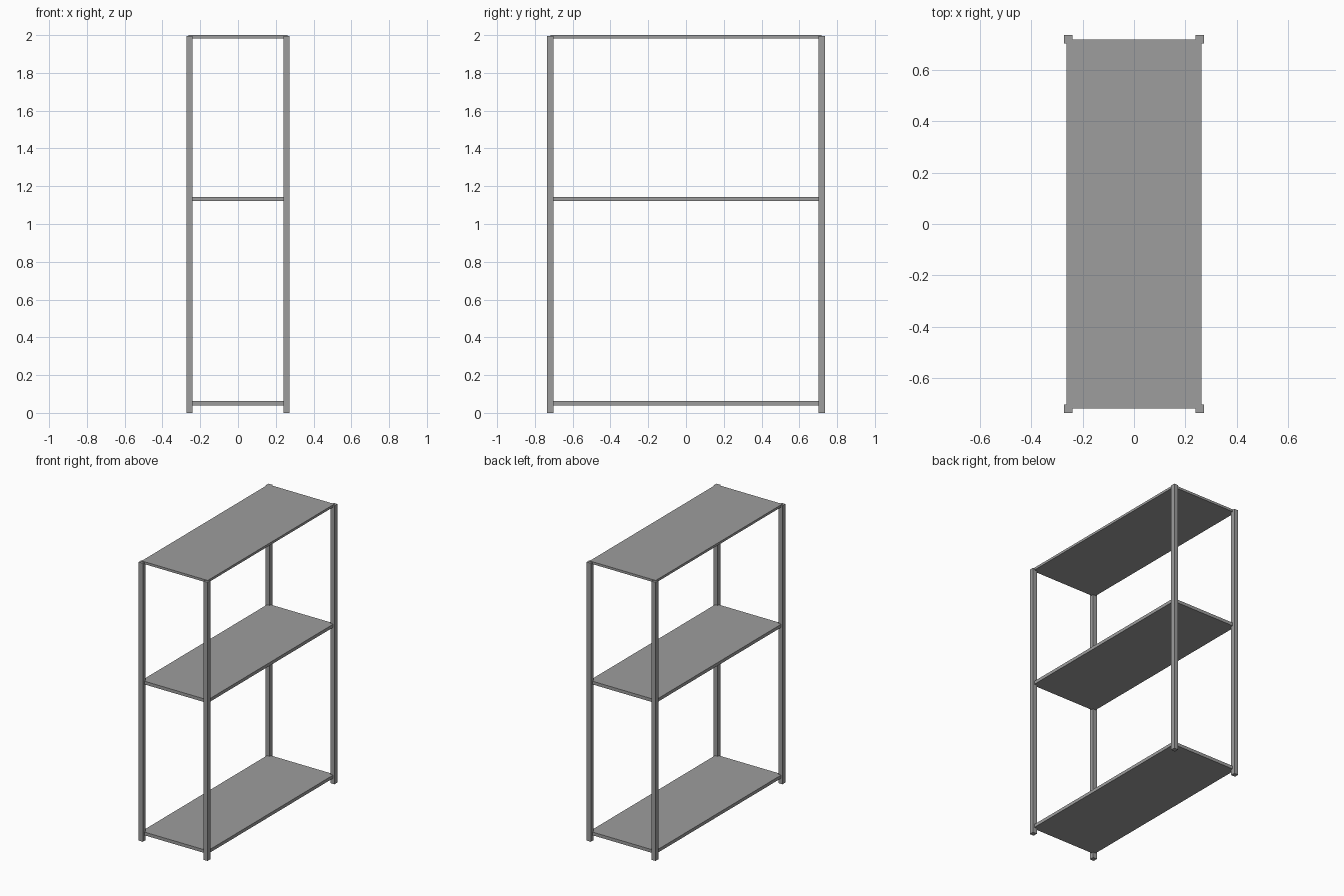
import bpy

if "Cube" in bpy.data.objects:
    bpy.data.objects.remove(bpy.data.objects["Cube"])

# Dark grey metal
metal = bpy.data.materials.new("dark_grey")
metal.diffuse_color = (0.34, 0.34, 0.34, 1)
metal.use_nodes = True
metal.node_tree.nodes["Principled BSDF"].inputs["Base Color"].default_value = metal.diffuse_color


def box(name, x0, x1, y0, y1, z0, z1):
    """Axis-aligned box from its limits."""
    bpy.ops.mesh.primitive_cube_add(
        size=1, location=((x0 + x1) / 2, (y0 + y1) / 2, (z0 + z1) / 2))
    ob = bpy.context.object
    ob.name = name
    ob.scale = (x1 - x0, y1 - y0, z1 - z0)
    bpy.ops.object.transform_apply(location=False, rotation=False, scale=True)
    ob.data.materials.append(metal)
    return ob


# Four square corner posts
POST = 0.033
OUT_X, OUT_Y = 0.273, 0.735
for sx, side in ((-1, "left"), (1, "right")):
    for sy, end in ((-1, "front"), (1, "back")):
        cx, cy = sx * (OUT_X - POST / 2), sy * (OUT_Y - POST / 2)
        box(f"{end}_{side}_post", cx - POST / 2, cx + POST / 2,
            cy - POST / 2, cy + POST / 2, 0, 1.996)

# Three flat shelves, let into the posts
for name, z0, z1 in (("bottom_shelf", 0.040, 0.063),
                     ("middle_shelf", 1.121, 1.144),
                     ("top_shelf", 1.983, 2.0)):
    box(name, -0.262, 0.262, -0.717, 0.717, z0, z1)
